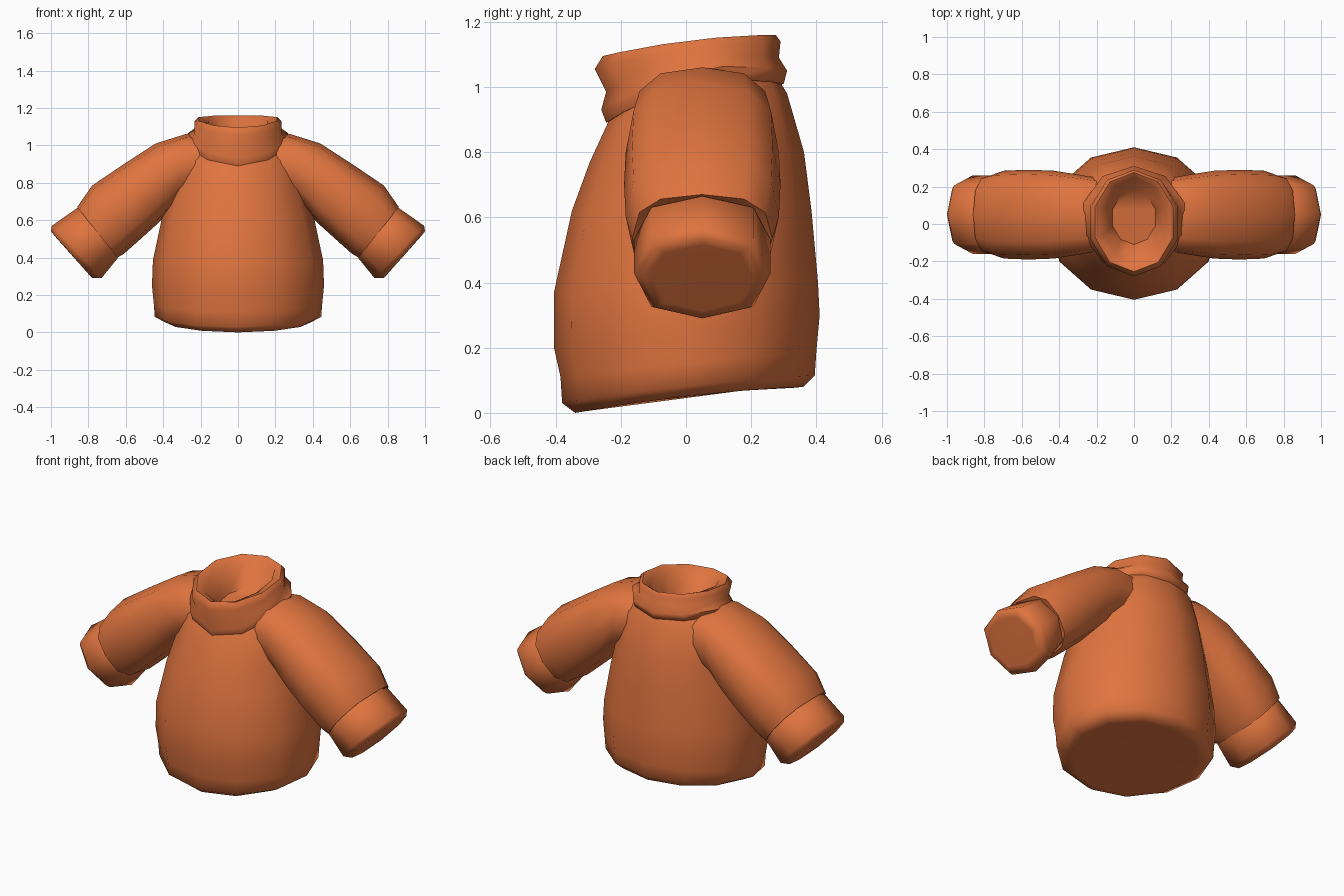
import bpy, bmesh, math
from mathutils import Vector

if "Cube" in bpy.data.objects:
    bpy.data.objects.remove(bpy.data.objects["Cube"])

wool = bpy.data.materials.new("orange wool")
wool.diffuse_color = (0.74, 0.175, 0.05, 1)
wool.use_nodes = True
wool.node_tree.nodes["Principled BSDF"].inputs["Base Color"].default_value = wool.diffuse_color


def loft(name, rings, sides, cap_start=False, cap_end=False, mirror=False, angle=60, power=1.0):
    """Skin rings; each is (point a, opposite point b, side half-axis, lift of the sides).
    A power below 1 makes the section boxier."""
    def soft(v):
        return math.copysign(abs(v) ** power, v) if abs(v) > 1e-6 else 0.0
    bm = bmesh.new()
    loops = []
    for a, b, side, lift in rings:
        a, b, side = Vector(a), Vector(b), Vector(side)
        c, h = (a + b) / 2, (a - b) / 2
        loops.append([bm.verts.new(c + h * soft(math.cos(t)) + side * soft(math.sin(t))
                                   + Vector((0, 0, lift * math.sin(t) ** 2)))
                      for t in (2 * math.pi * i / sides for i in range(sides))])
    for r, s in zip(loops, loops[1:]):
        for i in range(sides):
            j = (i + 1) % sides
            bm.faces.new((r[i], r[j], s[j], s[i]))
    if cap_start:
        bm.faces.new(loops[0][::-1])
    if cap_end:
        bm.faces.new(loops[-1])
    # outward when the rings wind the other way round
    bm.normal_update()
    f = list(bm.faces)[sides * 2]
    mid = sum((v.co for v in loops[2] + loops[3]), Vector()) / (2 * sides)
    if f.normal.dot(f.calc_center_median() - mid) < 0:
        bmesh.ops.reverse_faces(bm, faces=bm.faces[:])
    me = bpy.data.meshes.new(name)
    bm.to_mesh(me)
    bm.free()
    ob = bpy.data.objects.new(name, me)
    bpy.context.collection.objects.link(ob)
    me.materials.append(wool)
    bpy.ops.object.select_all(action='DESELECT')
    ob.select_set(True)
    bpy.context.view_layer.objects.active = ob
    if mirror:
        ob.modifiers.new("both sides", 'MIRROR')
        bpy.ops.object.modifier_apply(modifier="both sides")
    bpy.ops.object.shade_smooth_by_angle(angle=math.radians(angle))
    return ob


def tilted(rows):
    """Rows of front y, front z, back y, back z, half width, lift."""
    return [((0, fy, fz), (0, by, bz), (w, 0, 0), k) for fy, fz, by, bz, w, k in rows]


def limb(rows):
    """Rows of upper x, upper z, lower x, lower z, half depth."""
    return [((ux, 0.05, uz), (lx, 0.05, lz), (0, d, 0), 0) for ux, uz, lx, lz, d in rows]


# Body with a tucked hem, spreading into the shoulders
loft("body", tilted([
    (-0.31, 0.005, 0.33, 0.077, 0.35, 0.012),
    (-0.34, 0.00, 0.36, 0.08, 0.385, 0.012),
    (-0.38, 0.03, 0.395, 0.115, 0.445, 0.01),
    (-0.385, 0.11, 0.40, 0.19, 0.45, 0),
    (-0.405, 0.20, 0.41, 0.30, 0.46, 0),
    (-0.405, 0.37, 0.405, 0.40, 0.455, 0),
    (-0.35, 0.62, 0.385, 0.62, 0.405, 0),
    (-0.295, 0.77, 0.362, 0.80, 0.36, 0),
    (-0.235, 0.90, 0.31, 0.98, 0.33, 0.01),
    (-0.20, 0.95, 0.28, 1.03, 0.24, 0.05)]), 12, cap_start=True)

# Folded roll collar, riding up over the shoulders, with a funnel inside
loft("collar", tilted([
    (-0.20, 0.91, 0.27, 1.00, 0.23, 0.05),
    (-0.245, 0.89, 0.30, 1.01, 0.275, 0.06),
    (-0.26, 0.93, 0.31, 1.05, 0.285, 0.06),
    (-0.245, 0.985, 0.285, 1.09, 0.245, 0.04),
    (-0.28, 1.055, 0.29, 1.14, 0.245, 0.02),
    (-0.255, 1.095, 0.275, 1.16, 0.22, 0.015),
    (-0.21, 1.075, 0.25, 1.14, 0.165, 0.015),
    (-0.11, 0.95, 0.18, 1.00, 0.12, 0)]), 10, cap_end=True)

# Sleeves
loft("sleeves", limb([
    (0.19, 1.05, 0.24, 0.75, 0.20),
    (0.28, 1.06, 0.325, 0.70, 0.215),
    (0.44, 1.01, 0.42, 0.59, 0.235),
    (0.61, 0.90, 0.52, 0.50, 0.24),
    (0.78, 0.785, 0.61, 0.42, 0.235),
    (0.86, 0.67, 0.645, 0.40, 0.215),
    (0.83, 0.65, 0.67, 0.44, 0.17)]), 12, mirror=True, power=0.75)

# Cuffs with closed ends
loft("cuffs", limb([
    (0.82, 0.66, 0.63, 0.43, 0.19),
    (0.86, 0.665, 0.645, 0.395, 0.21),
    (0.995, 0.57, 0.73, 0.29, 0.21),
    (1.00, 0.54, 0.78, 0.29, 0.185),
    (0.98, 0.515, 0.80, 0.313, 0.155)]), 8, cap_end=True, mirror=True, power=0.85)
